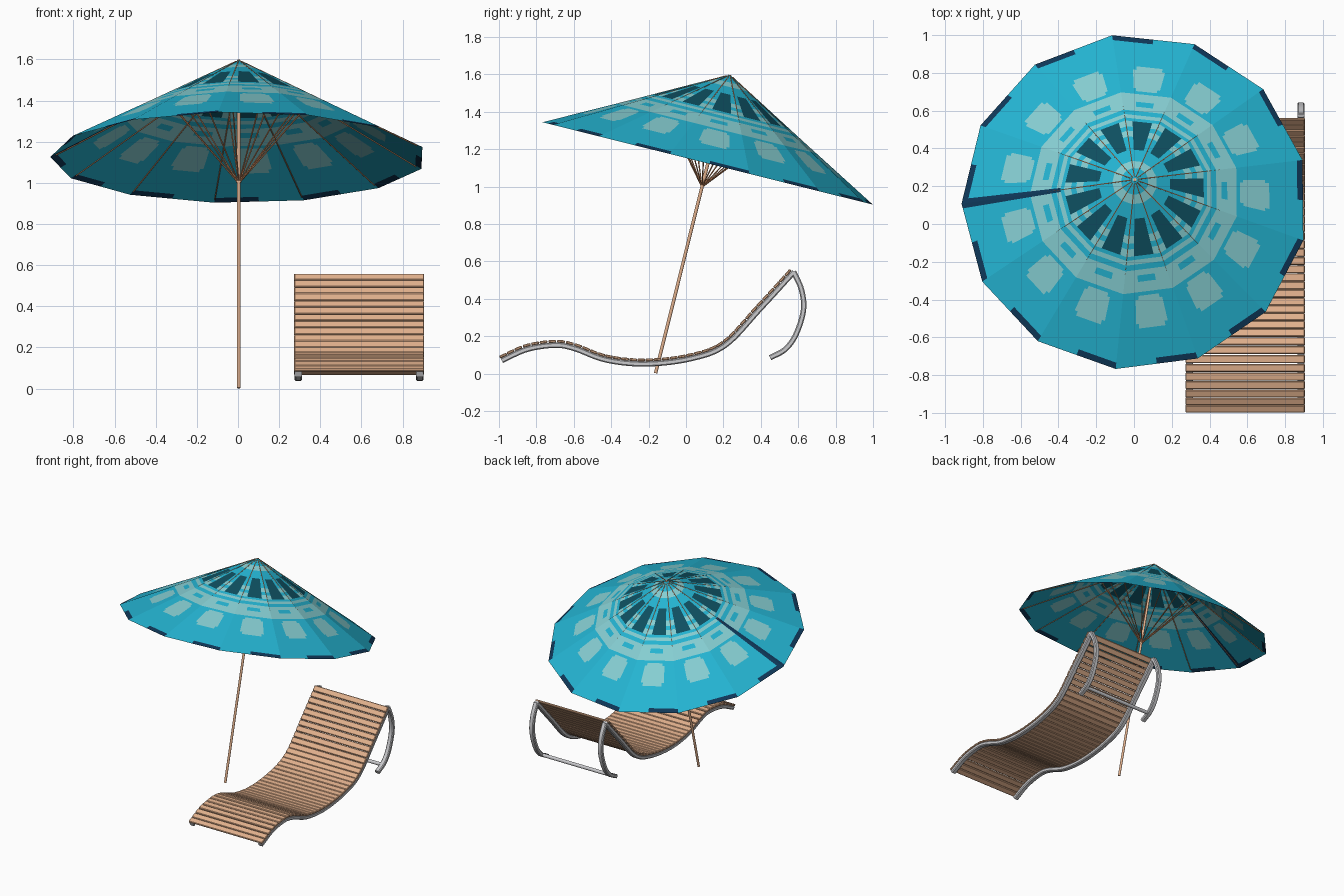
import bpy, bmesh, math
from mathutils import Vector, Matrix

if "Cube" in bpy.data.objects:
    bpy.data.objects.remove(bpy.data.objects["Cube"])


def mat(name, r, g, b):
    lin = lambda c: ((c / 255 + 0.055) / 1.055) ** 2.4
    m = bpy.data.materials.new(name)
    m.diffuse_color = (lin(r), lin(g), lin(b), 1)
    m.use_nodes = True
    m.node_tree.nodes["Principled BSDF"].inputs["Base Color"].default_value = m.diffuse_color
    return m


TEAL = mat("teal cloth", 36, 180, 210)
PALE = mat("pale teal cloth", 134, 206, 210)
DARK = mat("dark teal cloth", 14, 80, 97)
NAVY = mat("navy cloth", 14, 55, 88)
WOOD = mat("light wood", 226, 177, 141)
RIB = mat("rib brown", 205, 140, 97)
METAL = mat("grey metal", 203, 203, 206)


def finish(bm, name, mats):
    me = bpy.data.meshes.new(name)
    bm.to_mesh(me)
    bm.free()
    for m in mats:
        me.materials.append(m)
    ob = bpy.data.objects.new(name, me)
    bpy.context.collection.objects.link(ob)
    return ob


def rod(bm, a, b, r, sides=8):
    d = b - a
    m = Matrix.Translation((a + b) / 2) @ d.to_track_quat('Z', 'Y').to_matrix().to_4x4()
    bmesh.ops.create_cone(bm, cap_ends=True, segments=sides, radius1=r, radius2=r,
                          depth=d.length, matrix=m)


# Umbrella frame of reference: apex at origin, pole along -z, then tilted
N, R, H = 13, 0.917, 0.488
TILT = Matrix.Translation((0.004, 0.235, 1.597)) @ Matrix.Rotation(math.radians(-14), 4, 'X')


def rim(k):
    a = math.radians(180.6 - 360 / N * k)
    return Vector((R * math.cos(a), R * math.sin(a), -H))


def cloth(k, u, t):
    """Colour index of the canopy: 0 teal, 1 pale, 2 dark, 3 navy."""
    w = abs(u)
    if t > 0.42 and ((k == 0 and u < -0.88) or (k == N - 1 and u > 0.88)):
        return 3                                   # overlap seam
    if t > 0.967:
        return 3 if u < 0 else 0                   # rim dashes
    if 0.625 < t < 0.80:                           # outer pale blocks
        return 1 if w < (0.5 if 0.645 < t < 0.775 else 0.4) else 0
    if 0.515 < t < 0.55:                           # dashed ring
        return 0 if w < 0.4 else 1
    if 0.43 < t < 0.455 or 0.485 < t < 0.605:      # pale rings
        return 1
    if 0.21 < t < 0.41:                            # dark blocks with thin rings between
        if w < 0.58:
            return 2
        return 1 if 0.30 < t < 0.34 or t > 0.37 else 0
    return 1 if 0.08 < t < 0.13 else 0


# Canopy
us = [-1, -0.88, -0.58, -0.5, -0.4, 0, 0.4, 0.5, 0.58, 0.88, 1]
ts = [0, 0.08, 0.13, 0.21, 0.30, 0.34, 0.37, 0.41, 0.43, 0.455, 0.485, 0.515, 0.55,
      0.605, 0.625, 0.645, 0.775, 0.80, 0.967, 1]
bm = bmesh.new()
for k in range(N):
    A, B = rim(k), rim(k + 1)
    pt = lambda u, t: A.lerp(B, (u + 1) / 2) * t
    for u0, u1 in zip(us, us[1:]):
        for t0, t1 in zip(ts, ts[1:]):
            cs = [pt(u0, t1), pt(u1, t1), pt(u1, t0), pt(u0, t0)]
            if t0 == 0:
                cs.pop()
            f = bm.faces.new([bm.verts.new(c) for c in reversed(cs)])
            f.material_index = cloth(k, (u0 + u1) / 2, (t0 + t1) / 2)
bmesh.ops.remove_doubles(bm, verts=bm.verts, dist=1e-5)
bmesh.ops.recalc_face_normals(bm, faces=bm.faces)
if sum(f.normal.z for f in bm.faces) < 0:
    bmesh.ops.reverse_faces(bm, faces=bm.faces)
finish(bm, "canopy", [TEAL, PALE, DARK, NAVY]).matrix_world = TILT

# Ribs along the seams and struts up from the hub
hub = Vector((0, 0, -0.605))
ribs, struts = bmesh.new(), bmesh.new()
for k in range(N):
    p = rim(k)
    rod(ribs, p * 0.02, p * 0.97 - Vector((0, 0, 0.006)), 0.0028, 6)
    rod(struts, hub + Vector((p.x, p.y, 0)) * 0.012, p * 0.39, 0.0035, 6)
finish(ribs, "canopy_ribs", [RIB]).matrix_world = TILT
finish(struts, "canopy_struts", [RIB]).matrix_world = TILT

# Pole
bm = bmesh.new()
rod(bm, Vector((0, 0, -1.643)), Vector((0, 0, 0)), 0.009, 12)
rod(bm, hub - Vector((0, 0, 0.008)), hub + Vector((0, 0, 0.008)), 0.013, 12)
finish(bm, "umbrella_pole", [WOOD]).matrix_world = TILT


# Lounger side profile (y, z)
def smooth_path(pts, n=8):
    p = [Vector(q) for q in pts]
    p = [2 * p[0] - p[1]] + p + [2 * p[-1] - p[-2]]
    out = []
    for a, b, c, d in zip(p, p[1:], p[2:], p[3:]):
        for i in range(n):
            t = i / n
            out.append(0.5 * (2 * b + (c - a) * t + (2 * a - 5 * b + 4 * c - d) * t * t
                              + (3 * b - a - 3 * c + d) * t ** 3))
    return out + [p[-2]]


seat = smooth_path([(-0.985, 0.070), (-0.85, 0.13), (-0.70, 0.152), (-0.595, 0.134),
                    (-0.43, 0.074), (-0.22, 0.052), (0.02, 0.079), (0.21, 0.152),
                    (0.395, 0.345), (0.578, 0.545)])
support = smooth_path([(0.575, 0.545), (0.617, 0.45), (0.628, 0.34), (0.588, 0.21),
                       (0.53, 0.13), (0.45, 0.085)])


def rail(name, x, path, w=0.0185, h=0.0145, c=0.006):
    """Sweep a box section with cut corners along a side path."""
    sec = [(w, h - c), (w - c, h), (c - w, h), (-w, h - c),
           (-w, c - h), (c - w, -h), (w - c, -h), (w, c - h)]
    bm = bmesh.new()
    rings = []
    for i, p in enumerate(path):
        d = (path[min(i + 1, len(path) - 1)] - path[max(i - 1, 0)]).normalized()
        rings.append([bm.verts.new((x + a, p.x - d.y * b, p.y + d.x * b)) for a, b in sec])
    for r, s in zip(rings, rings[1:]):
        for i in range(8):
            bm.faces.new((r[i], r[i - 1], s[i - 1], s[i])).smooth = True
    bm.faces.new(rings[0])
    bm.faces.new(rings[-1])
    bmesh.ops.recalc_face_normals(bm, faces=bm.faces)
    ob = finish(bm, name, [METAL])
    bpy.context.view_layer.objects.active = ob
    ob.select_set(True)
    bpy.ops.object.shade_smooth_by_angle(angle=math.radians(30))
    ob.select_set(False)


# Metal side rails, rear supports and cross bar
for side, x in (("left", 0.2935), ("right", 0.884)):
    rail(side + "_rail", x, seat)
    rail(side + "_rear_support", x, support)
bm = bmesh.new()
rod(bm, Vector((0.295, 0.515, 0.118)), Vector((0.885, 0.515, 0.118)), 0.013, 12)
finish(bm, "rear_cross_bar", [METAL])

# Slats spaced evenly along the seat curve
lens = [0]
for a, b in zip(seat, seat[1:]):
    lens.append(lens[-1] + (b - a).length)
COUNT = 40
pitch = lens[-1] / COUNT
bm = bmesh.new()
for i in range(COUNT):
    s = (i + 0.5) * pitch - 0.004
    j = max(n for n in range(len(seat) - 1) if lens[n] <= s)
    a, b = seat[j], seat[j + 1]
    c = a.lerp(b, (s - lens[j]) / (lens[j + 1] - lens[j]))
    ang = math.atan2(b.y - a.y, b.x - a.x)
    m = (Matrix.Translation((0.5885, c.x, c.y)) @ Matrix.Rotation(ang, 4, 'X')
         @ Matrix.Translation((0, 0, 0.021)) @ Matrix.Diagonal((0.633, pitch * 0.94, 0.015, 1)))
    bmesh.ops.create_cube(bm, size=1, matrix=m)
slats = finish(bm, "seat_slats", [WOOD])
bev = slats.modifiers.new("soft edges", 'BEVEL')
bev.width, bev.segments = 0.004, 1
